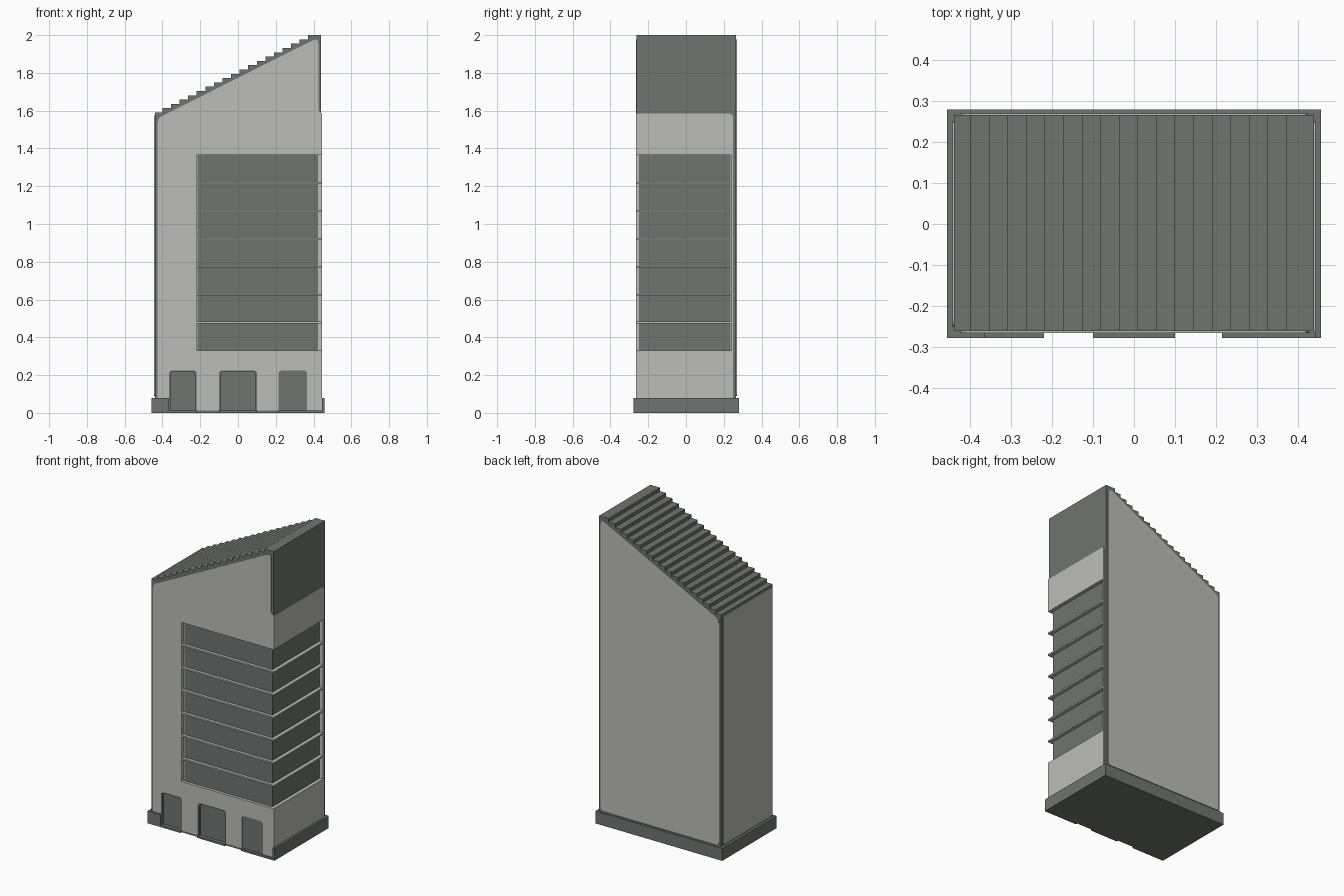
import bpy, bmesh, math
from mathutils import Vector

if "Cube" in bpy.data.objects:
    bpy.data.objects.remove(bpy.data.objects["Cube"], do_unlink=True)


def material(name, rgb):
    m = bpy.data.materials.new(name)
    m.use_nodes = True
    m.diffuse_color = (*rgb, 1)
    m.node_tree.nodes["Principled BSDF"].inputs["Base Color"].default_value = (*rgb, 1)
    return m


DARK = material("dark grey", (0.159, 0.178, 0.164))
LIGHT = material("light grey", (0.505, 0.505, 0.49))


def prism(name, outline, axis, lo, hi, mat):
    """Extrude a 2D outline along an axis between lo and hi."""
    place = {"X": lambda a, b, d: (d, a, b),
             "Y": lambda a, b, d: (a, d, b),
             "Z": lambda a, b, d: (a, b, d)}[axis]
    bm = bmesh.new()
    face = bm.faces.new([bm.verts.new(place(a, b, lo)) for a, b in outline])
    ext = bmesh.ops.extrude_face_region(bm, geom=[face])
    moved = [v for v in ext["geom"] if isinstance(v, bmesh.types.BMVert)]
    bmesh.ops.translate(bm, verts=moved, vec=Vector(place(0, 0, hi - lo)))
    bmesh.ops.recalc_face_normals(bm, faces=bm.faces)
    me = bpy.data.meshes.new(name)
    bm.to_mesh(me)
    bm.free()
    me.materials.append(mat)
    ob = bpy.data.objects.new(name, me)
    bpy.context.collection.objects.link(ob)
    return ob


def box(name, x0, x1, y0, y1, z0, z1, mat):
    return prism(name, [(x0, y0), (x1, y0), (x1, y1), (x0, y1)], "Z", z0, z1, mat)


def rounded(points, steps=5):
    """Outline from (a, b, radius) corners, rounding those with a radius."""
    out = []
    for i, (a, b, r) in enumerate(points):
        p = Vector((a, b))
        if not r:
            out.append((a, b))
            continue
        q = p + (Vector(points[i - 1][:2]) - p).normalized() * r
        s = p + (Vector(points[(i + 1) % len(points)][:2]) - p).normalized() * r
        for k in range(steps + 1):
            t = k / steps
            out.append(tuple(q * (1 - t) ** 2 + p * 2 * t * (1 - t) + s * t * t))
    return out


def cut(target, cutter):
    mod = target.modifiers.new("cut", "BOOLEAN")
    mod.object, mod.operation, mod.solver = cutter, "DIFFERENCE", "EXACT"
    mod.material_mode = "TRANSFER"
    bpy.context.view_layer.objects.active = target
    bpy.ops.object.modifier_apply(modifier=mod.name)
    bpy.data.objects.remove(cutter, do_unlink=True)


# Main dimensions
X, FRONT, BACK = 0.44, -0.262, 0.266      # dark core
T = 0.004                                 # wall panel thickness
WIN_X, WIN_Y, WIN_Z0, WIN_Z1 = -0.22, 0.24, 0.33, 1.365
TREAD, RISE, EAVE, STEPS = 0.0454, 0.0228, 1.59, 18
DOORS = [(-0.365, -0.22), (-0.10, 0.10), (0.215, 0.365)]
DOOR_TOP = 0.225


def slope(x):
    return EAVE - 0.017 + (x + 0.40) * RISE / TREAD


# Tower core with stepped roof
profile = [(X, 0.01), (-X, 0.01), (-X, EAVE)]
for i in range(STEPS):
    x = -0.40 + i * TREAD
    profile += [(x, EAVE + i * RISE), (x, EAVE + (i + 1) * RISE)]
profile.append((X, EAVE + STEPS * RISE))
core = prism("tower_core", profile, "Y", FRONT, BACK, DARK)
core.data.materials.append(LIGHT)

# Corner window recess and door recesses
corner = [(WIN_X, -0.4), (0.6, -0.4), (0.6, WIN_Y), (0.418, WIN_Y), (0.418, -0.244), (WIN_X, -0.244)]
cut(core, prism("window_cutter", corner, "Z", WIN_Z0, WIN_Z1, LIGHT))
for x0, x1 in DOORS[:2]:
    a, b, top = x0 + 0.008, x1 - 0.008, DOOR_TOP - 0.007
    arch = rounded([(a, 0.012, 0), (b, 0.012, 0), (b, top, 0.015), (a, top, 0.015)])
    cut(core, prism("door_cutter", arch, "Y", -0.4, FRONT + 0.008, DARK))

# Window glass and floor ledges
box("window_glass", WIN_X + 0.006, 0.421, -0.247, WIN_Y - 0.005, WIN_Z0, WIN_Z1, DARK)
band = (WIN_Z1 - WIN_Z0) / 7
for i in range(1, 7):
    z = WIN_Z0 + i * band
    box("floor_ledge", WIN_X, X + T, FRONT - T, WIN_Y, z - 0.005, z + 0.005, LIGHT)

# Front wall panel: open on the right for the windows, notched for the doors
edge, side = X + T, 0.425
pts = [(-side, 0.012, 0)]
for x0, x1 in DOORS:
    pts += [(x0, 0.012, 0), (x0, DOOR_TOP, 0.018), (x1, DOOR_TOP, 0.018), (x1, 0.012, 0)]
pts += [(edge, 0.012, 0), (edge, WIN_Z0, 0), (WIN_X, WIN_Z0, 0), (WIN_X, WIN_Z1, 0),
        (edge, WIN_Z1, 0), (edge, 1.585, 0), (side, 1.60, 0.01),
        (side, slope(side), 0.035), (-side, slope(-side), 0.025)]
prism("front_wall_panel", rounded(pts), "Y", FRONT - T, FRONT, LIGHT)

# Back wall panel
prism("back_wall_panel", rounded([(-side, 0.09, 0.02), (side, 0.09, 0.02),
      (side, slope(side), 0.035), (-side, slope(-side), 0.025)]), "Y", BACK, BACK + T, LIGHT)

# Left wall panel around the windows
prism("left_wall_panel", rounded([
    (FRONT, 0.012, 0), (0.25, 0.012, 0), (0.25, 1.585, 0.025), (FRONT, 1.585, 0),
    (FRONT, WIN_Z1, 0), (WIN_Y, WIN_Z1, 0), (WIN_Y, WIN_Z0, 0), (FRONT, WIN_Z0, 0)]),
    "X", X, X + T, LIGHT)

# Right wall panel
prism("right_wall_panel", rounded([(-0.25, 0.09, 0.015), (0.25, 0.09, 0.015),
      (0.25, 1.575, 0.02), (-0.25, 1.575, 0.02)]), "X", -X - T, -X, LIGHT)

# Base plinth with its front returns
BX, BF, BB, BH = 0.457, -0.278, 0.28, 0.08
box("base_plinth", -BX, BX, FRONT + 0.01, BB, 0, BH, DARK)
box("base_front_right", -BX, DOORS[0][0], BF, FRONT + 0.01, 0, BH, DARK)
box("base_front_left", X + T, BX, BF, FRONT + 0.01, 0, BH, DARK)
box("base_floor", -X, X + T, FRONT - T, FRONT + 0.01, 0, 0.012, DARK)

# Door sills
for x0, x1 in DOORS[:2] + [(DOORS[2][0], X + T)]:
    box("door_sill", x0, x1, BF, FRONT, 0, 0.012, DARK)
